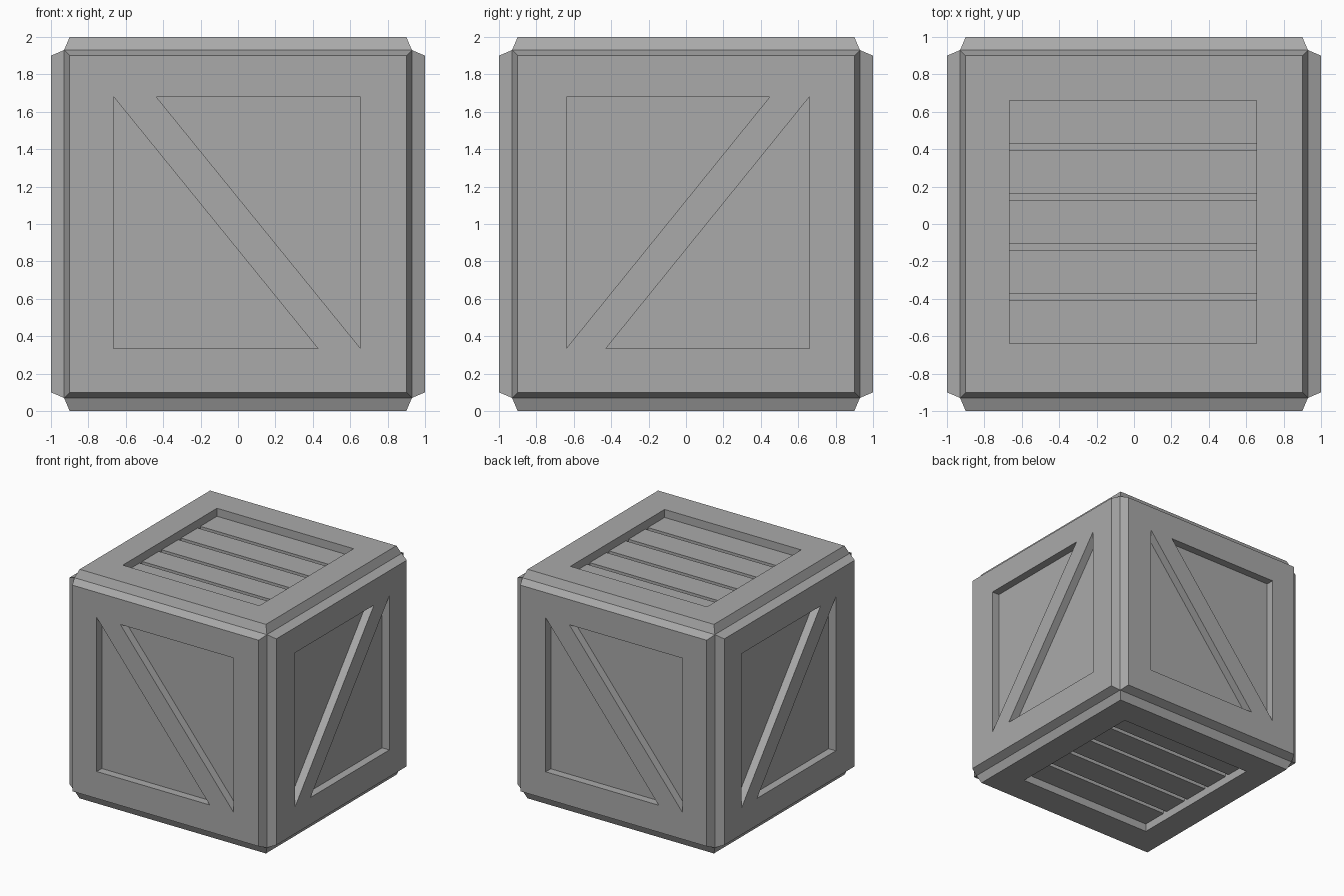
import bpy, bmesh
from mathutils import Vector

if "Cube" in bpy.data.objects:
    bpy.data.objects.remove(bpy.data.objects["Cube"])

X, Y, Z = Vector((1, 0, 0)), Vector((0, 1, 0)), Vector((0, 0, 1))
LOW, HIGH = Vector((-.665, -.64, -.665)), Vector((.655, .66, .68))   # recess extents
DEPTH, GAP, SLATS = .07, .037, 5

mat = bpy.data.materials.new("crate grey")
mat.diffuse_color = (.4, .4, .4, 1)
mat.use_nodes = True
mat.node_tree.nodes["Principled BSDF"].inputs["Base Color"].default_value = mat.diffuse_color


def finish(bm, name):
    bmesh.ops.remove_doubles(bm, verts=bm.verts, dist=1e-4)
    bmesh.ops.recalc_face_normals(bm, faces=bm.faces)
    me = bpy.data.meshes.new(name)
    bm.to_mesh(me)
    bm.free()
    me.materials.append(mat)
    ob = bpy.data.objects.new(name, me)
    ob.location.z = 1
    bpy.context.collection.objects.link(ob)


def span(axis):
    """Recess range measured along a signed axis."""
    a, b = axis.dot(LOW), axis.dot(HIGH)
    return min(a, b), max(a, b)


def rect(u0, u1, v0, v1):
    return [(u0, v0), (u1, v0), (u1, v1), (u0, v1)]


def prism(name, place, outline, d0, d1):
    bm = bmesh.new()
    a = [bm.verts.new(place(u, v, d0)) for u, v in outline]
    b = [bm.verts.new(place(u, v, d1)) for u, v in outline]
    bm.faces.new(a)
    bm.faces.new(b)
    for i in range(len(a)):
        j = (i + 1) % len(a)
        bm.faces.new((a[i], a[j], b[j], b[i]))
    finish(bm, name)


# name, outward normal, right direction, up direction
sides = [("front", -Y, X, Z), ("back", Y, -X, Z), ("right", X, Y, Z),
         ("left", -X, -Y, Z), ("top", Z, X, Y), ("bottom", -Z, X, -Y)]
body = bmesh.new()
for name, n, r, t in sides:
    def place(u, v, d, n=n, r=r, t=t):
        return r * u + t * v + n * d
    (u0, u1), (v0, v1) = span(r), span(t)
    slatted = name in ("top", "bottom")
    floor = 1 - DEPTH - (.03 if slatted else 0)

    # grooved edge, frame, recess wall and floor
    rings = [(rect(-.93, .93, -.93, .93), .93), (rect(-.9, .9, -.9, .9), 1),
             (rect(u0, u1, v0, v1), 1), (rect(u0, u1, v0, v1), floor)]
    loops = [[body.verts.new(place(u, v, d)) for u, v in pts] for pts, d in rings]
    for a, b in zip(loops, loops[1:]):
        for i in range(4):
            j = (i + 1) % 4
            body.faces.new((a[i], a[j], b[j], b[i]))
    body.faces.new(loops[-1])

    if slatted:
        # horizontal boards with narrow gaps
        w = (v1 - v0 - GAP * (SLATS - 1)) / SLATS
        for k in range(SLATS):
            s = v0 + k * (w + GAP)
            prism(f"{name}_slat_{k + 1}", place, rect(u0, u1, s, s + w), floor, 1 - DEPTH)
    else:
        # diagonal brace flush with the frame
        if name in ("front", "back"):
            w = .228
            pts = [(u0, v1), (u0 + w, v1), (u1, v0), (u1 - w, v0)]
        else:
            w = .212
            pts = [(u1, v1), (u1 - w, v1), (u0, v0), (u0 + w, v0)]
        prism(f"{name}_brace", place, pts, floor, 1)
finish(body, "crate_body")
